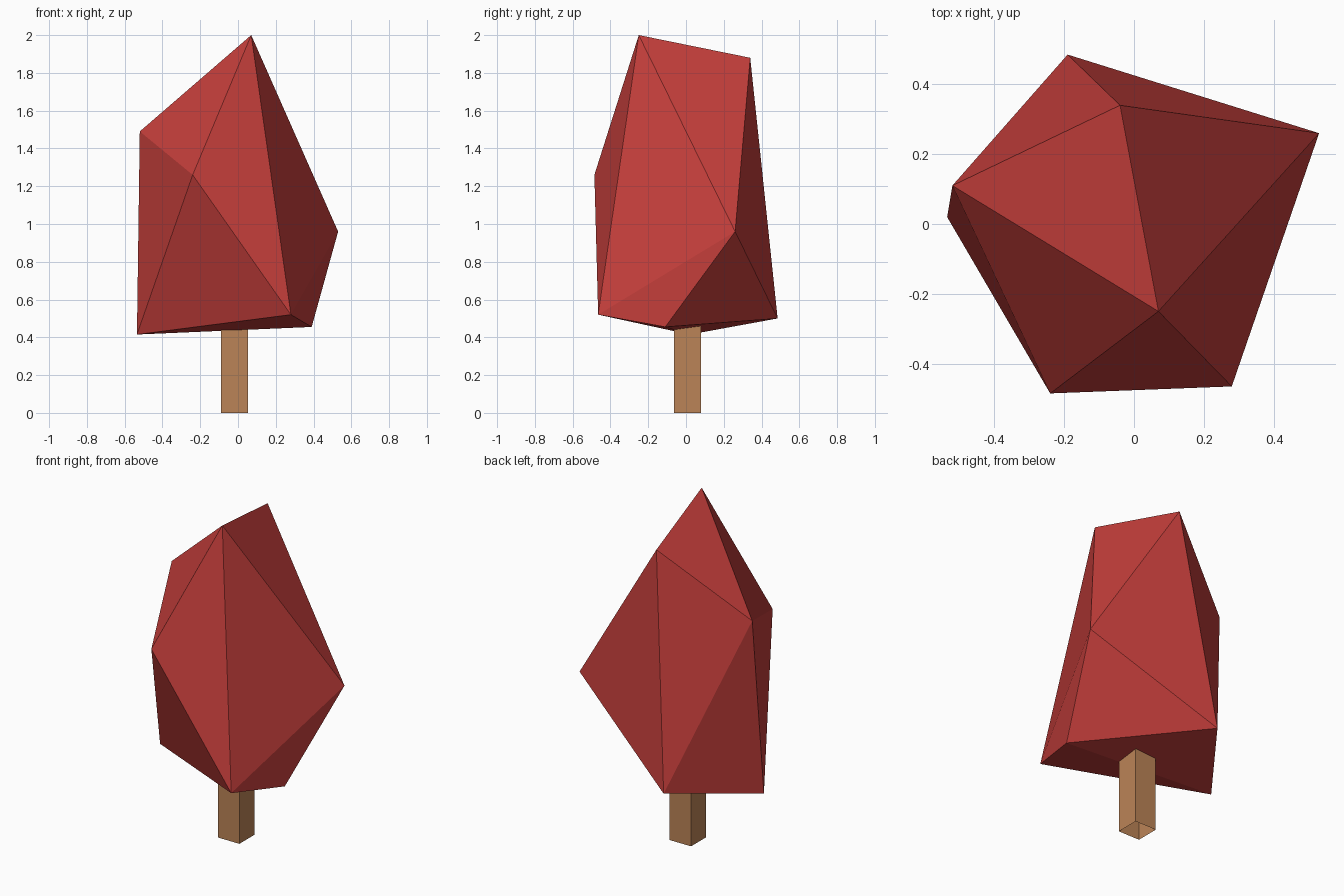
import bpy, bmesh
from mathutils import Matrix

if "Cube" in bpy.data.objects:
    bpy.data.objects.remove(bpy.data.objects["Cube"])


def add_part(name, bm, color):
    bmesh.ops.recalc_face_normals(bm, faces=bm.faces[:])
    mesh = bpy.data.meshes.new(name)
    bm.to_mesh(mesh)
    bm.free()
    mat = bpy.data.materials.new(name + "_color")
    mat.diffuse_color = color
    mat.use_nodes = True
    mat.node_tree.nodes["Principled BSDF"].inputs["Base Color"].default_value = mat.diffuse_color
    mesh.materials.append(mat)
    obj = bpy.data.objects.new(name, mesh)
    bpy.context.collection.objects.link(obj)
    return obj


# Foliage: faceted crown, the convex hull of nine corner points
corners = [
    (0.07, -0.25, 2.00), (-0.04, 0.34, 1.88),                        # ridge
    (-0.52, 0.11, 1.49), (-0.24, -0.485, 1.26), (0.53, 0.26, 0.96),  # middle
    (0.28, -0.465, 0.52), (-0.19, 0.485, 0.50),                      # base
    (-0.535, 0.02, 0.415), (0.39, -0.11, 0.455),
]
bm = bmesh.new()
for co in corners:
    bm.verts.new(co)
bmesh.ops.convex_hull(bm, input=bm.verts[:])
add_part("foliage", bm, (0.57, 0.05, 0.045, 1))

# Trunk: square tube, open at the bottom and where it enters the foliage
bm = bmesh.new()
height = 0.5
bmesh.ops.create_cube(bm, size=1, matrix=Matrix.Translation((-0.0175, 0.0075, height / 2))
                      @ Matrix.Diagonal((0.143, 0.143, height, 1)))
bm.normal_update()
caps = [f for f in bm.faces if abs(f.normal.z) > 0.5]
bmesh.ops.delete(bm, geom=caps, context='FACES_ONLY')
add_part("trunk", bm, (0.50, 0.23, 0.095, 1))
